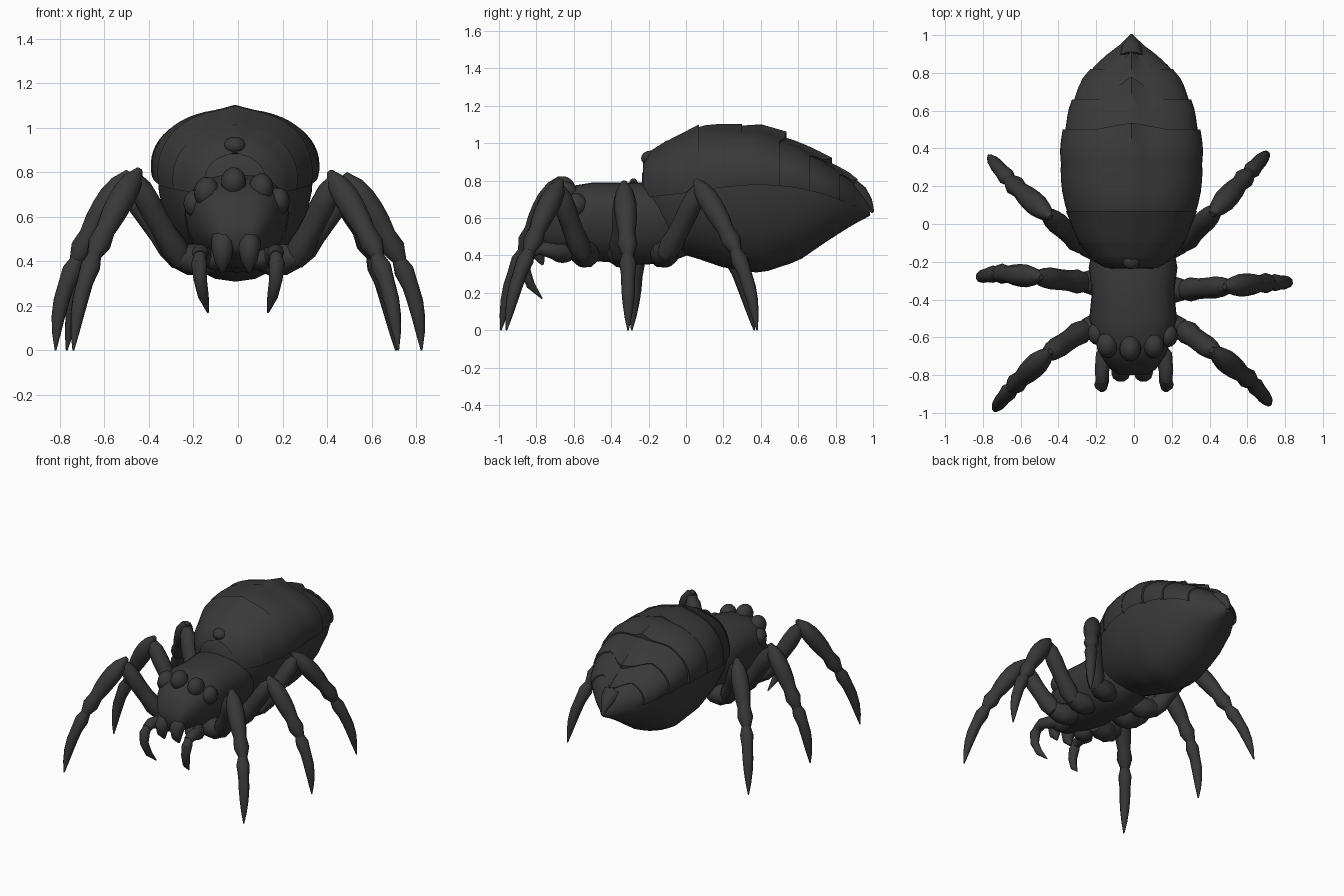
import bpy, bmesh, math
from mathutils import Vector

cube = bpy.data.objects.get("Cube")
if cube:
    bpy.data.objects.remove(cube)

mat = bpy.data.materials.new("dark charcoal")
mat.use_nodes = True
colour = (0.04, 0.04, 0.04, 1)
mat.diffuse_color = colour
bsdf = mat.node_tree.nodes["Principled BSDF"]
bsdf.inputs["Base Color"].default_value = colour
bsdf.inputs["Roughness"].default_value = 0.8


def loft(name, rings, closed=True, angle=40):
    """Skin a list of equal point rings; closed rings get end caps."""
    bm = bmesh.new()
    vs = [[bm.verts.new(p) for p in ring] for ring in rings]
    n = len(vs[0])
    for a, b in zip(vs, vs[1:]):
        for i in range(n if closed else n - 1):
            j = (i + 1) % n
            bm.faces.new((a[i], a[j], b[j], b[i]))
    if closed:
        bm.faces.new(vs[0])
        bm.faces.new(vs[-1])
    bmesh.ops.recalc_face_normals(bm, faces=bm.faces)
    return finish(name, bm, angle)


def finish(name, bm, angle=40):
    me = bpy.data.meshes.new(name)
    bm.to_mesh(me)
    bm.free()
    me.materials.append(mat)
    ob = bpy.data.objects.new(name, me)
    bpy.context.collection.objects.link(ob)
    bpy.ops.object.select_all(action='DESELECT')
    ob.select_set(True)
    bpy.context.view_layer.objects.active = ob
    bpy.ops.object.shade_smooth_by_angle(angle=math.radians(angle))
    return ob


def tube(name, pts, radii, side, sides=10):
    """Round limb along a path, with ring directions set by a side vector."""
    pts = [Vector(p) for p in pts]
    rings = []
    for i, (p, r) in enumerate(zip(pts, radii)):
        t = (pts[min(i + 1, len(pts) - 1)] - pts[max(i - 1, 0)]).normalized()
        u = (side - t * side.dot(t)).normalized()
        v = t.cross(u)
        rings.append([p + r * (u * math.cos(k) + v * math.sin(k))
                      for k in (math.tau * s / sides for s in range(sides))])
    return loft(name, rings)


def limb(name, a, b, radii, side, bow):
    """Straight or bowed segment from a to b with evenly spaced radii."""
    a, b = Vector(a), Vector(b)
    out = side.cross(b - a).normalized()
    if out.z < 0:
        out = -out
    n = len(radii) - 1
    pts = [a.lerp(b, i / n) + out * bow * math.sin(math.pi * i / n) for i in range(n + 1)]
    return tube(name, pts, radii, side)


def ball(name, loc, size):
    bm = bmesh.new()
    bmesh.ops.create_uvsphere(bm, u_segments=16, v_segments=10, radius=1)
    for v in bm.verts:
        v.co = Vector(loc) + Vector([c * s for c, s in zip(v.co, size)])
    return finish(name, bm)


def lerp_table(table, y):
    for a, b in zip(table, table[1:]):
        if y <= b[0]:
            f = max(0, (y - a[0]) / (b[0] - a[0]))
            return [p + (q - p) * f for p, q in zip(a, b)][1:]
    return table[-1][1:]


def power(c, e):
    return math.copysign(abs(c) ** e, c)


# Head and thorax: y, half width, top, bottom
thorax = [(-.80, .07, .56, .46), (-.77, .12, .65, .43), (-.70, .17, .73, .41),
          (-.62, .2, .77, .39), (-.5, .232, .79, .37), (-.36, .218, .79, .36),
          (-.23, .235, .79, .35), (-.1, .21, .76, .36), (.06, .12, .66, .42)]
rings = []
for y, w, top, low in thorax:
    mid = low + (top - low) * .58
    ring = []
    for k in range(24):
        c, s = math.cos(math.tau * k / 24), math.sin(math.tau * k / 24)
        z = mid + power(s, .85) * (top - mid if s > 0 else mid - low)
        ring.append((w * power(c, .8) * (1 if s > 0 else 1 + .15 * s) - .005, y, z))
    rings.append(ring)
loft("head_and_thorax", rings, angle=50)

# Abdomen: y, half width, top, bottom, height of the shell rim
abdomen = [(-.24, .12, .86, .6, .74), (-.2, .2, .94, .5, .75), (-.1, .28, 1.0, .43, .77),
           (.07, .345, 1.08, .38, .80), (.2, .37, 1.085, .335, .82), (.4, .37, 1.07, .305, .83),
           (.6, .325, .985, .37, .80), (.76, .26, .89, .48, .75), (.87, .165, .81, .55, .70),
           (.94, .07, .74, .59, .66), (1.0, .01, .64, .62, .63)]

# Soft belly under the shell
rings = []
for i in range(21):
    y = -.235 + 1.22 * i / 20
    w, top, low, rim = lerp_table(abdomen, y)
    ring = []
    for k in range(28):
        c, s = math.cos(math.tau * k / 28), math.sin(math.tau * k / 28)
        z = rim + s * (top - .03 - rim if s > 0 else rim - low)
        ring.append((.95 * w * power(c, .9) - .012, y, z))
    rings.append(ring)
loft("belly", rings, angle=50)

# Overlapping back plates with a keel; lift raises the rear lip, sweep makes it a chevron
edges = [-.2, -.1, .07, .3, .53, .76, .9, 1.0]
lift = [.1, .2, .3, 1, 1, 1, .6]
sweep = [0, 0, 0, .03, .1, .08, 0]
for n, (start, end) in enumerate(zip(edges, edges[1:])):
    rings = []
    for i in range(6):
        f = min(1, i / 4)
        ring = []
        for k in range(33):
            a = math.pi * (-.06 + 1.12 * k / 32)
            c, s = math.cos(a), math.sin(a)
            keel = max(0, 1 - abs(c) / .16)
            bend = sweep[n] * f + sweep[n - 1] * (1 - f)
            yy = start - .03 + (end - start + .03) * f + bend * (1.2 * max(0, 1 - abs(c) / .5) - 1)
            yy = min(.998, yy)
            w, top, low, rim = lerp_table(abdomen, yy)
            flare = 1 + .05 * f * lift[n] if i < 5 else .96
            x = w * flare * power(c, .9)
            z = rim + (top - rim) * flare * power(s, .95) + keel * (.012 + .028 * f * lift[n] * (i < 5))
            ring.append((x - .013, yy, z))
        rings.append(ring)
    loft("back_plate_%d" % (n + 1), rings, closed=False, angle=35)

# Tail spike and the knob at the waist
across = Vector((1, 0, 0))
limb("tail_spike", (-.013, .88, .745), (-.013, 1.0, .63), [.07, .055, .03, .008], across, .02)
ball("waist_knob", (-.015, -.19, .92), (.05, .05, .04))

# Eyes
eyes = [(-.02, -.66, .755, .057), (-.14, -.64, .71, .058), (.105, -.645, .73, .055),
        (-.195, -.58, .66, .05), (.18, -.59, .67, .052)]
for n, (x, y, z, r) in enumerate(eyes):
    ball("eye_%d" % (n + 1), (x, y, z), (r, r * 1.2, r * 1.2))

# Fangs and feelers on both sides of the mouth
for name, s in (("left", 1), ("right", -1)):
    tube(name + "_fang", [(s * .06 - .01, y, z) for y, z in
                          ((-.68, .54), (-.75, .51), (-.79, .46), (-.79, .40), (-.765, .35))],
         [.035, .05, .05, .036, .008], across)
    tube(name + "_feeler_base", [(s * x, y, z) for x, y, z in
                                 ((.1, -.62, .42), (.16, -.7, .42), (.17, -.78, .44), (.17, -.83, .42))],
         [.04, .045, .038, .032], across)
    tube(name + "_feeler_claw", [(s * x, y, z) for x, y, z in
                                 ((.17, -.81, .44), (.175, -.85, .39), (.17, -.86, .32),
                                  (.155, -.83, .24), (.135, -.77, .17))],
         [.025, .036, .03, .024, .004], across)
    ball(name + "_mouth_lobe", (s * .1, -.66, .41), (.06, .07, .05))

# Legs: base, knee, ankle and foot of each
legs = {
    "front_left": ((.25, -.55, .40), (.43, -.68, .77), (.63, -.84, .42), (.72, -.96, 0)),
    "front_right": ((-.25, -.55, .40), (-.46, -.69, .78), (-.65, -.87, .42), (-.74, -.99, 0)),
    "middle_left": ((.25, -.35, .40), (.5, -.33, .76), (.73, -.31, .40), (.825, -.31, 0)),
    "middle_right": ((-.25, -.31, .40), (-.51, -.28, .77), (-.73, -.26, .40), (-.82, -.29, 0)),
    "back_left": ((.25, -.11, .40), (.43, .07, .77), (.61, .27, .42), (.71, .38, 0)),
    "back_right": ((-.26, -.12, .40), (-.46, .05, .77), (-.66, .23, .42), (-.77, .365, 0)),
}
for name, joints in legs.items():
    base, knee, ankle, foot = map(Vector, joints)
    side = (foot - base).cross(Vector((0, 0, 1))).normalized()
    hip = Vector((base.x * .4, base.y * .9 - .03, .42))
    limb(name + "_hip", hip, base.lerp(knee, .06), [.06, .075, .072, .055], side, -.015)
    limb(name + "_thigh", base, knee.lerp(base, -.04), [.048, .064, .055, .055, .058, .052, .02], side, -.01)
    limb(name + "_shin", knee.lerp(ankle, -.09), ankle, [.015, .048, .06, .06, .055, .045, .054, .03], side, .012)
    limb(name + "_foot", ankle.lerp(knee, .07), foot, [.025, .046, .038, .037, .031, .02, .004], side, .028)
